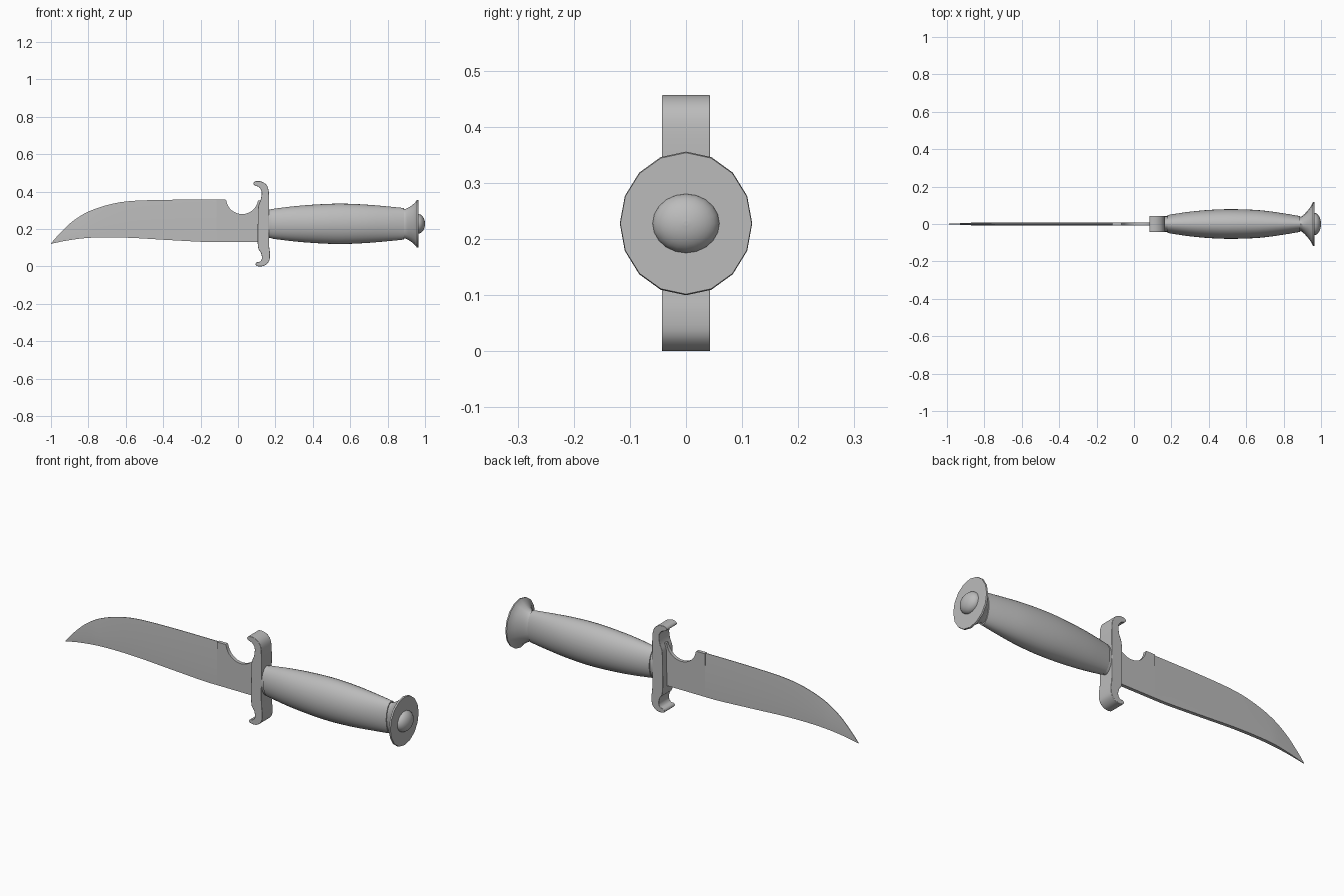
import bpy, bmesh, math
from mathutils import Vector

if "Cube" in bpy.data.objects:
    bpy.data.objects.remove(bpy.data.objects["Cube"])

AXIS_Z = 0.228  # height of the handle's axis

steel = bpy.data.materials.new("grey_steel")
steel.use_nodes = True
GREY = (0.5, 0.5, 0.5, 1)
steel.diffuse_color = GREY
steel.node_tree.nodes["Principled BSDF"].inputs["Base Color"].default_value = GREY


def finish(name, bm, angle=35):
    bmesh.ops.recalc_face_normals(bm, faces=bm.faces)
    mesh = bpy.data.meshes.new(name)
    bm.to_mesh(mesh)
    bm.free()
    mesh.materials.append(steel)
    obj = bpy.data.objects.new(name, mesh)
    bpy.context.collection.objects.link(obj)
    bpy.ops.object.select_all(action='DESELECT')
    obj.select_set(True)
    bpy.context.view_layer.objects.active = obj
    bpy.ops.object.shade_smooth_by_angle(angle=math.radians(angle))
    return obj


def spline(points, steps=4, closed=False):
    """Smooth line through the points."""
    pts = [Vector(p) for p in points]
    n = len(pts)
    pick = (lambda i: pts[i % n]) if closed else (lambda i: pts[max(0, min(n - 1, i))])
    out = []
    for i in range(n if closed else n - 1):
        a, b, c, d = (pick(i + k) for k in (-1, 0, 1, 2))
        for s in range(steps):
            t = s / steps
            out.append(0.5 * (2 * b + (c - a) * t + (2 * a - 5 * b + 4 * c - d) * t ** 2
                              + (3 * b - a - 3 * c + d) * t ** 3))
    return out if closed else out + [pts[-1]]


def loft(name, rings):
    bm = bmesh.new()
    loops = [[bm.verts.new(p) for p in ring] for ring in rings]
    n = len(loops[0])
    for a, b in zip(loops, loops[1:]):
        for i in range(n):
            j = (i + 1) % n
            bm.faces.new((a[i], a[j], b[j], b[i]))
    bm.faces.new(loops[0])
    bm.faces.new(loops[-1])
    return finish(name, bm)


def oval_loft(name, profile, sides):
    """Profile rows: x, half width in y, half height in z."""
    turn = [2 * math.pi * i / sides for i in range(sides)]
    return loft(name, [[(x, ry * math.cos(a), AXIS_Z + rz * math.sin(a)) for a in turn]
                       for x, ry, rz in profile])


def plate(name, outline, half, bevel=0):
    """Side outline (x, z) extruded to both sides in y."""
    bm = bmesh.new()
    face = bm.faces.new([bm.verts.new((x, -half, z)) for x, z in outline])
    new = bmesh.ops.extrude_face_region(bm, geom=[face])["geom"]
    bmesh.ops.translate(bm, vec=(0, 2 * half, 0),
                        verts=[v for v in new if isinstance(v, bmesh.types.BMVert)])
    obj = finish(name, bm)
    if bevel:
        mod = obj.modifiers.new("soft_edges", 'BEVEL')
        mod.width = bevel
        mod.segments = 2
    return obj


# Blade: thick spine below, ground to a thin edge above
HALF = 0.009
spine = spline([(-1, .121), (-.9, .141), (-.78, .154), (-.6, .154),
                (-.4, .143), (-.2, .132), (-.115, .131)])
edge = spline([(-1, .123), (-.95, .18), (-.88, .245), (-.78, .302),
               (-.62, .345), (-.4, .356), (-.115, .357)])


def height(line, x):
    for a, b in zip(line, line[1:]):
        if x <= b.x:
            return a.y + (b.y - a.y) * (x - a.x) / (b.x - a.x)
    return line[-1].y


rings = []
for i in range(33):
    x = -1 + 0.885 * (i / 32) ** 1.5
    low, top = height(spine, x), height(edge, x)
    mid = low + 0.4 * (top - low)
    t = HALF * min(1, 0.1 + (x + 1) / 0.2)
    e = min(t, 0.0015)
    rings.append([(x, -t, low), (x, -t, mid), (x, -e, top),
                  (x, e, top), (x, t, mid), (x, t, low)])
loft("blade", rings)

# Unground blade root with a round finger notch
notch = [(.022 + .086 * math.cos(a), .366 - .086 * math.sin(a))
         for a in (math.pi * (.95 - .9 * i / 16) for i in range(17))]
plate("blade_root", [(-.115, .131), (-.115, .357), (-.066, .357)] + notch
      + [(.12, .352), (.12, .131)], HALF)

# Guard: upright bar with both ends curling toward the blade
guard = [(.166, .12), (.166, .25), (.166, .38), (.156, .43), (.128, .453), (.096, .456),
         (.082, .445), (.09, .433), (.112, .424), (.126, .4), (.122, .36), (.108, .32),
         (.106, .25), (.106, .11), (.122, .075), (.128, .045), (.118, .026), (.1, .022),
         (.094, .01), (.108, .001), (.14, .004), (.166, .028), (.171, .07)]
plate("guard", spline(guard, 4, True), 0.043, 0.002)

# Grip with a small collar at the guard
oval_loft("grip_collar", [(.16, .042, .076), (.186, .042, .076)], 32)
grip = spline([(.18, .048, .079), (.3, .066, .094), (.43, .077, .104), (.55, .079, .108),
               (.68, .073, .103), (.8, .057, .093), (.888, .042, .084)])
oval_loft("grip", grip, 32)

# Flared pommel and its domed button
flare = spline([(.875, .038, .078), (.895, .04, .079), (.92, .062, .092),
                (.945, .094, .112), (.957, .118, .128)], 3)
oval_loft("pommel", [tuple(p) for p in flare] + [(.965, .117, .126)], 16)
dome = [(.962 + .038 * math.sin(a), .06 * math.cos(a), .053 * math.cos(a))
        for a in (math.radians(d) for d in range(0, 90, 11))]
oval_loft("pommel_button", dome + [(1, .004, .004)], 20)
